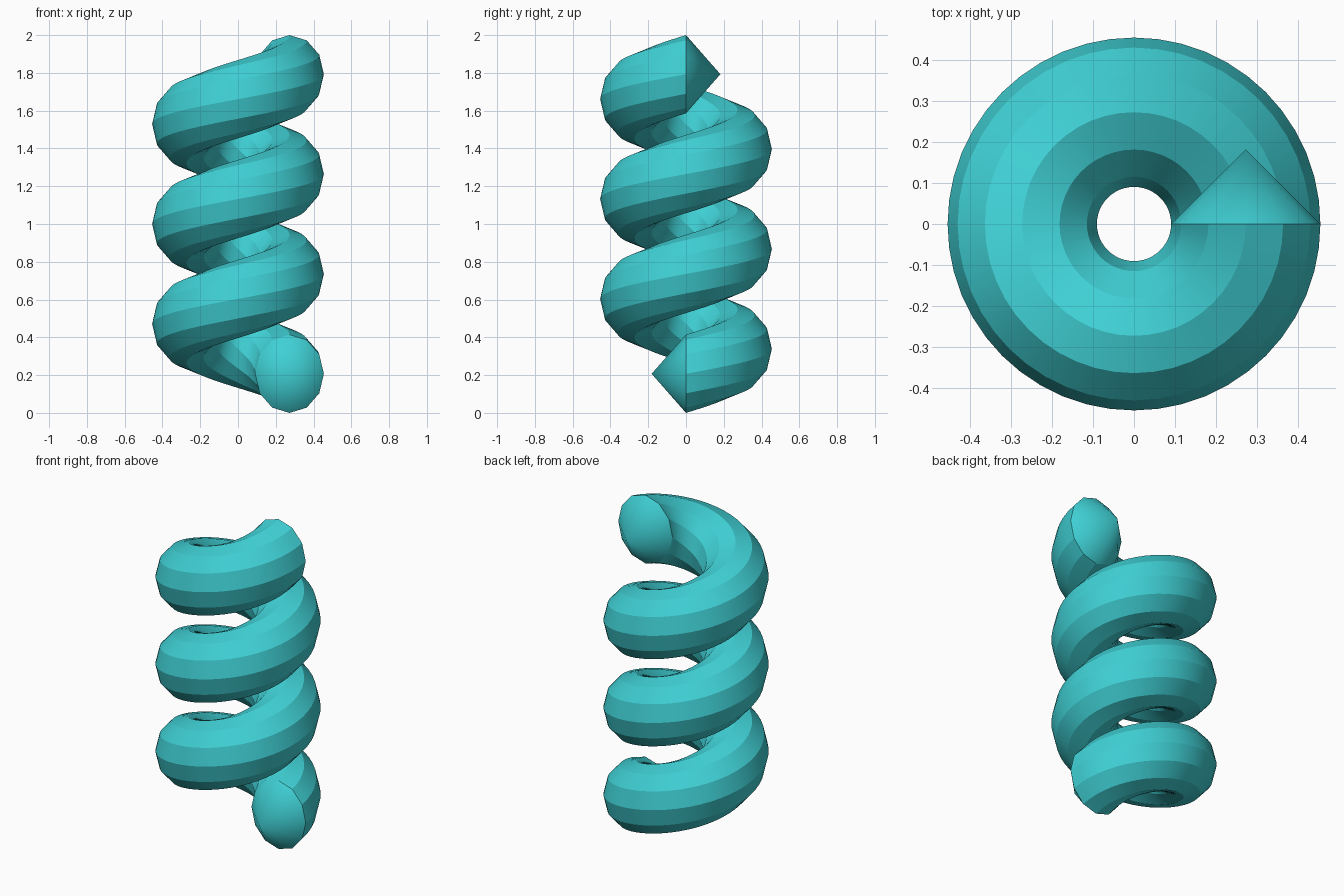
import bpy, bmesh
from math import sin, cos, pi

if "Cube" in bpy.data.objects:
    bpy.data.objects.remove(bpy.data.objects["Cube"])

TURNS, STEPS, SIDES = 3, 48, 12      # coil turns, rings per turn, section sides
R, RX, RZ = 0.2725, 0.182, 0.207     # coil radius, section half width / half height
Z0, Z1 = RZ, 2.0 - RZ                # section centre at the start and the end

bm = bmesh.new()

# Rings of the elliptical section, rising counter-clockwise
rings = []
count = TURNS * STEPS
for i in range(count + 1):
    a = 2 * pi * i / STEPS
    z = Z0 + (Z1 - Z0) * i / count
    ring = []
    for j in range(SIDES):
        t = 2 * pi * j / SIDES
        r = R + RX * cos(t)
        ring.append(bm.verts.new((r * cos(a), r * sin(a), z + RZ * sin(t))))
    rings.append(ring)

# Tube walls: smooth along the coil, crisp between the bands
for lower, upper in zip(rings, rings[1:]):
    for j in range(SIDES):
        k = (j + 1) % SIDES
        bm.faces.new((lower[j], lower[k], upper[k], upper[j]))
for lower, upper in zip(rings, rings[1:]):
    for a, b in zip(lower, upper):
        bm.edges.get((a, b)).smooth = False

# Pointed end caps
for ring, y, z in ((rings[0], -RX, Z0), (rings[-1], RX, Z1)):
    tip = bm.verts.new((R, y, z))
    for j in range(SIDES):
        k = (j + 1) % SIDES
        bm.faces.new((ring[j], ring[k], tip))
        bm.edges.get((ring[j], ring[k])).smooth = False

for f in bm.faces:
    f.smooth = True
bmesh.ops.recalc_face_normals(bm, faces=bm.faces)

mesh = bpy.data.meshes.new("coil_spring")
bm.to_mesh(mesh)
bm.free()
coil = bpy.data.objects.new("coil_spring", mesh)
bpy.context.collection.objects.link(coil)

mat = bpy.data.materials.new("turquoise")
mat.diffuse_color = (0.05, 0.63, 0.66, 1)
mat.use_nodes = True
mat.node_tree.nodes["Principled BSDF"].inputs["Base Color"].default_value = mat.diffuse_color
mesh.materials.append(mat)
